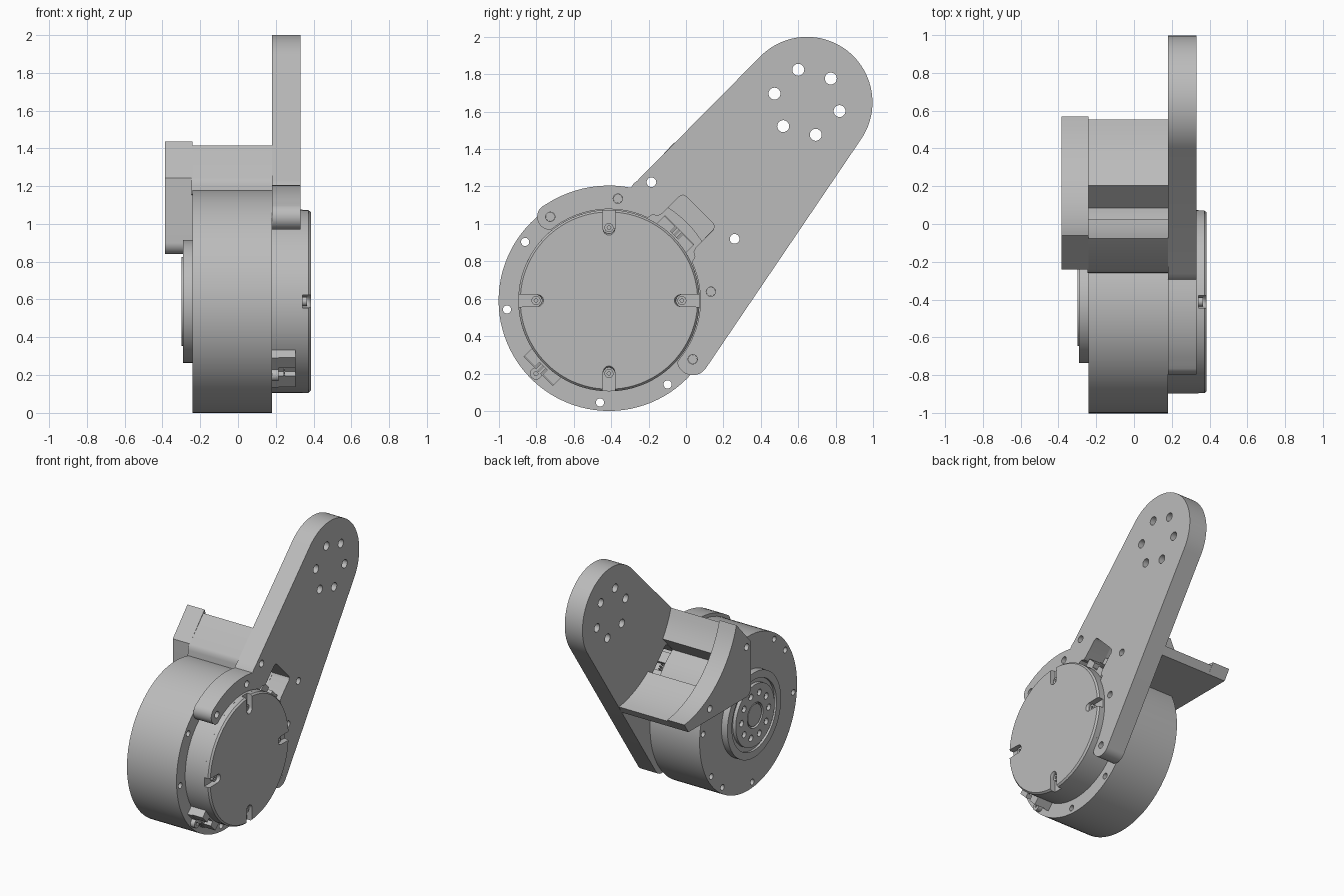
import bpy, bmesh
from math import cos, sin, radians, pi
from mathutils import Matrix

cube = bpy.data.objects.get("Cube")
if cube:
    bpy.data.objects.remove(cube, do_unlink=True)

grey = bpy.data.materials.new("machined_grey")
grey.use_nodes = True
GREY = (0.5, 0.5, 0.5, 1)
grey.diffuse_color = GREY
grey.node_tree.nodes["Principled BSDF"].inputs["Base Color"].default_value = GREY

M = (-0.412, 0.59)    # motor axis in the (y, z) plane
E = (0.647, 1.65)     # arm end axis
R = 0.59              # motor radius
SIDE = Matrix(((0, 0, 1, 0), (1, 0, 0, 0), (0, 1, 0, 0), (0, 0, 0, 1)))


def polar(c, r, deg):
    return (c[0] + r * cos(radians(deg)), c[1] + r * sin(radians(deg)))


def arc(c, r, a, b):
    n = max(3, int(abs(b - a) / 4))
    return [polar(c, r, a + (b - a) * i / n) for i in range(n + 1)]


def circle(c, r, n=96):
    return [polar(c, r, 360 * i / n) for i in range(n)]


def hole(c, r):
    return circle(c, r, 20)


def radial(points, deg):
    """Points given as (outward, sideways) from the motor axis."""
    k, s = cos(radians(deg)), sin(radians(deg))
    return [(M[0] + u * k - v * s, M[1] + u * s + v * k) for u, v in points]


def rect(u0, u1, v0, v1, deg):
    return radial([(u0, v0), (u1, v0), (u1, v1), (u0, v1)], deg)


def slab(name, x0, x1, outline, holes=(), taper=1.0):
    """Extrude a side profile with holes from x0 to x1."""
    curve = bpy.data.curves.new(name, 'CURVE')
    curve.dimensions = '2D'
    curve.fill_mode = 'BOTH'
    curve.extrude = (x1 - x0) / 2
    for loop in [outline, *holes]:
        spline = curve.splines.new('POLY')
        spline.points.add(len(loop) - 1)
        for p, (y, z) in zip(spline.points, loop):
            p.co = (y, z, 0, 1)
        spline.use_cyclic_u = True
    temp = bpy.data.objects.new(name + "_profile", curve)
    mesh = bpy.data.meshes.new_from_object(temp)
    bpy.data.objects.remove(temp)
    bm = bmesh.new()
    bm.from_mesh(mesh)
    bmesh.ops.remove_doubles(bm, verts=bm.verts, dist=1e-5)
    for v in bm.verts:
        if taper != 1 and v.co.z > 0:
            v.co.x = M[0] + (v.co.x - M[0]) * taper
            v.co.y = M[1] + (v.co.y - M[1]) * taper
    bmesh.ops.transform(bm, verts=bm.verts,
                        matrix=Matrix.Translation(((x0 + x1) / 2, 0, 0)) @ SIDE)
    bmesh.ops.recalc_face_normals(bm, faces=bm.faces)
    for f in bm.faces:
        f.smooth = True
        f.material_index = 0
    for e in bm.edges:
        e.smooth = len(e.link_faces) == 2 and e.calc_face_angle(pi) < 0.5
    bm.to_mesh(mesh)
    bm.free()
    mesh.materials.clear()
    mesh.materials.append(grey)
    mesh.name = name
    obj = bpy.data.objects.new(name, mesh)
    bpy.context.collection.objects.link(obj)
    return obj


# Motor housing with its ring of through holes
EAR_ANGLES = (125, 85, 5, -35)
OPEN_ANGLES = (145, 185, 265, 305)
bolts = [hole(polar(M, 0.547, a), 0.022) for a in EAR_ANGLES + OPEN_ANGLES]
slab("motor_housing", -0.24, 0.18, circle(M, R), bolts)

# Output hub: outer ring, sunken floor, drilled disc and centre boss
slab("output_ring", -0.29, -0.23, circle(M, 0.325), [circle(M, 0.27)])
slab("output_floor", -0.272, -0.23, circle(M, 0.28))
hub_holes = [hole(polar(M, 0.165, 36 * i), 0.024) for i in range(10)]
slab("output_disc", -0.298, -0.27, circle(M, 0.235),
     hub_holes + [circle(M, 0.095, 48)])
slab("output_boss", -0.294, -0.27, circle(M, 0.083, 48))

# Rear cap: plain drum below, notched face above with a chamfered rim
CAP = 0.485
notched = []
for q in range(4):
    a = 90 * q
    notched += arc(M, CAP, a + 4, a + 86)
    tip = [(0.39, -0.032)] + [(0.39 + 0.032 * cos(radians(t)), 0.032 * sin(radians(t)))
                              for t in range(250, 109, -20)] + [(0.39, 0.032)]
    notched += radial(tip, a + 90)
slab("cap_drum", 0.17, 0.342, circle(M, CAP))
slab("cap_face", 0.34, 0.372, notched)
slab("cap_rim", 0.372, 0.385, notched, taper=0.977)
for q in range(4):
    c = polar(M, 0.39, 90 * q)
    slab("cap_screw", 0.335, 0.365, circle(c, 0.024, 24), [circle(c, 0.01, 6)])

# Arm plate: rounded end, two ears hugging the cap, and a connector pocket
plate = arc(E, 0.35, -34, 135)
plate += radial([(0.56, 0.346), (0.536, 0.349)], 45)
plate += arc(M, 0.615, 79, 123)
plate += arc(polar(M, 0.547, 125), 0.07, 126, 260)
plate += arc(M, 0.489, 129, 65)
half_pocket = [(0.49, 0.16), (0.505, 0.135), (0.53, 0.127), (0.66, 0.127),
               (0.68, 0.118), (0.685, 0.1)]
pocket = half_pocket + [(u, -v) for u, v in reversed(half_pocket)]
plate += radial(pocket, 45)
plate += arc(M, 0.489, 25, -39)
plate += arc(polar(M, 0.547, -35), 0.085, 192, 326)
BRACKET_BOLTS = ((-0.185, 1.223), (0.26, 0.92))
bracket_holes = [hole(p, 0.026) for p in BRACKET_BOLTS]
arm_holes = [hole(polar(E, 0.18, 45 + 60 * i), 0.032) for i in range(6)]
ear_holes = [hole(polar(M, 0.547, a), 0.025) for a in EAR_ANGLES]
slab("arm_plate", 0.18, 0.33, plate, arm_holes + ear_holes + bracket_holes)
for a in EAR_ANGLES:
    slab("ear_screw", 0.05, 0.22, hole(polar(M, 0.547, a), 0.0245))

# Bracket flange with a concave edge that clears the next joint
flange = arc(E, 0.74, 264, 196.7) + [(-0.24, 1.243)]
flange += arc((-0.18, 0.9), 0.06, 180, 270) + [(0.52, 0.84)]
slab("bracket_flange", -0.385, -0.24, flange, bracket_holes)

# Bracket walls joining the flange to the arm plate
upper = arc(E, 0.76, 215, 198) + [(-0.24, 1.243), (-0.252, 1.225), (-0.256, 1.2)]
upper += arc(M, R - 0.002, 75, 57.5)
slab("upper_wall", -0.245, 0.185, upper, bracket_holes[:1])
lower = arc(E, 0.76, 263, 234.3) + arc(M, R - 0.002, 32.5, 25) + [(0.52, 0.84)]
slab("lower_wall", -0.245, 0.185, lower, bracket_holes[1:])

# Cable connectors on both sides of the cap
for a in (45, 225):
    slab("connector_base", 0.175, 0.215, rect(0.45, 0.535, -0.11, 0.11, a))
    slab("connector_back", 0.21, 0.305, rect(0.45, 0.495, -0.11, 0.11, a))
    for v in (-0.11, 0.03):
        slab("connector_side", 0.21, 0.305, rect(0.49, 0.53, v, v + 0.08, a))
    for v in (-0.02, 0.0, 0.02):
        slab("connector_pin", 0.24, 0.25, rect(0.49, 0.535, v - 0.004, v + 0.004, a))
c = polar(M, 0.552, 225)
slab("connector_screw", 0.175, 0.215, circle(c, 0.032, 24), [circle(c, 0.012, 6)])
